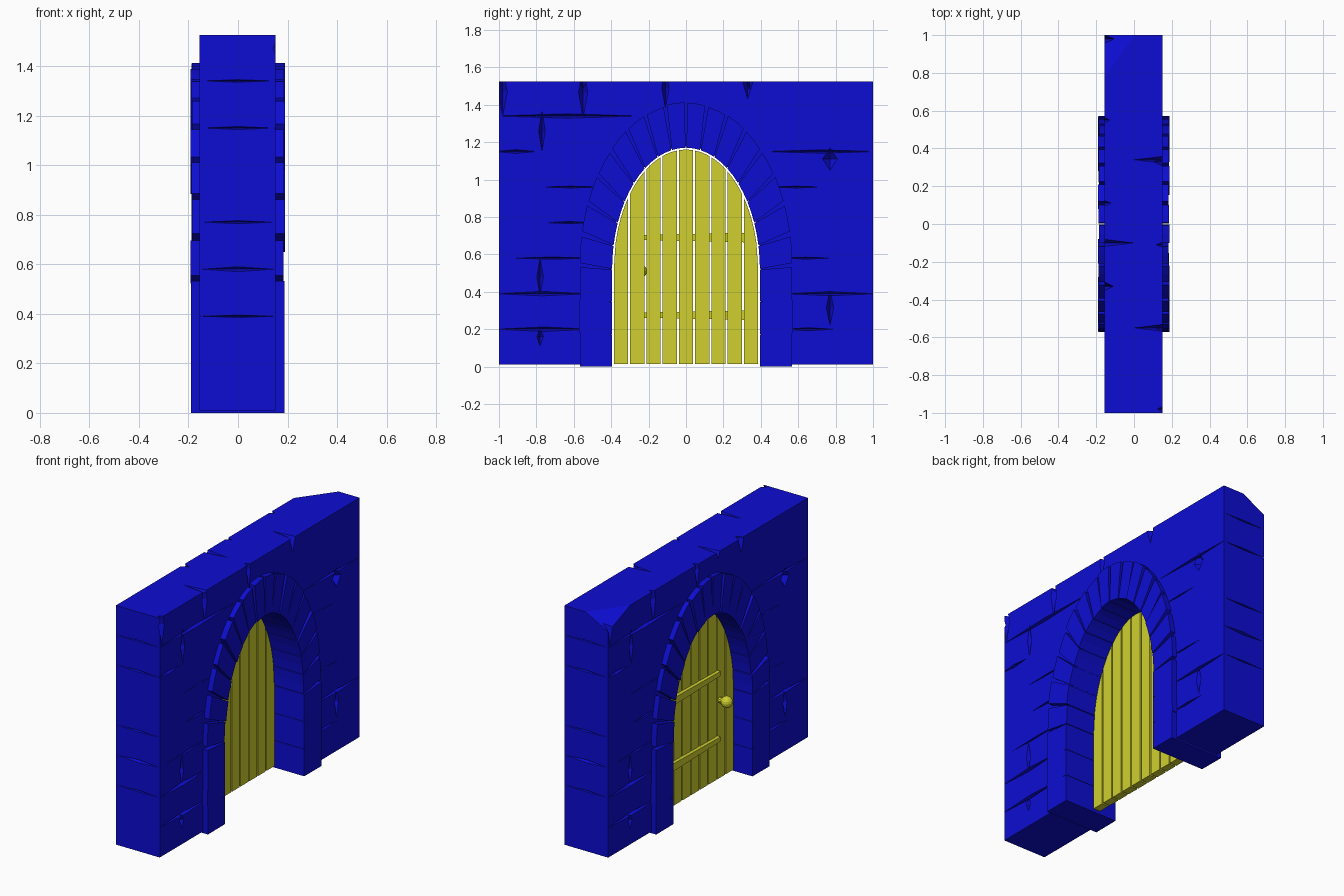
import bpy
import bmesh
import math
from mathutils import Matrix

if "Cube" in bpy.data.objects:
    bpy.data.objects.remove(bpy.data.objects["Cube"], do_unlink=True)


def material(name, color):
    mat = bpy.data.materials.new(name)
    mat.use_nodes = True
    mat.diffuse_color = color
    mat.node_tree.nodes["Principled BSDF"].inputs["Base Color"].default_value = color
    return mat


STONE = material("blue stone", (0.004, 0.004, 0.65, 1))
WOOD = material("yellow wood", (0.63, 0.63, 0.03, 1))


def finish(name, bm, mat):
    bmesh.ops.recalc_face_normals(bm, faces=bm.faces)
    mesh = bpy.data.meshes.new(name)
    bm.to_mesh(mesh)
    bm.free()
    mesh.materials.append(mat)
    obj = bpy.data.objects.new(name, mesh)
    bpy.context.collection.objects.link(obj)
    return obj


def prism(name, outline, x0, x1, mat):
    """Extrude a (y, z) outline from x0 to x1."""
    bm = bmesh.new()
    face = bm.faces.new([bm.verts.new((x0, y, z)) for y, z in outline])
    moved = bmesh.ops.extrude_face_region(bm, geom=[face])["geom"]
    verts = [v for v in moved if isinstance(v, bmesh.types.BMVert)]
    bmesh.ops.translate(bm, verts=verts, vec=(x1 - x0, 0, 0))
    return finish(name, bm, mat)


def arch_point(t, half_width, spring, top):
    return (half_width * math.cos(t), spring + (top - spring) * math.sin(t))


INNER = (0.395, 0.52, 1.17)
OUTER = (0.568, 0.54, 1.41)

# Wall slab with an arched opening
opening = [arch_point(math.pi * i / 32, 0.402, 0.52, 1.178) for i in range(33)]
wall_outline = ([(-1, 0.01), (-1, 1.525), (1, 1.525), (1, 0.01), (0.402, 0.01)]
                + opening + [(-0.402, 0.01)])
wall = prism("wall", wall_outline, -0.155, 0.152, STONE)

# Tapered cracks between the wall stones, cut by diamond wedges
cutter = bmesh.new()


def wedge(center, size):
    x, y, z = size
    tips = [cutter.verts.new((center[0] + sx * x, center[1] + sy * y, center[2] + sz * z))
            for sx, sy, sz in ((1, 0, 0), (0, 1, 0), (-1, 0, 0), (0, -1, 0), (0, 0, 1), (0, 0, -1))]
    for i in range(4):
        a, b = tips[i], tips[(i + 1) % 4]
        cutter.faces.new((a, b, tips[4]))
        cutter.faces.new((b, a, tips[5]))


# y start, y end, z, half height
level_cracks = [(-1.02, -.25, 1.34, .012), (-1.02, -.8, 1.15, .01), (.42, 1.02, 1.15, .009),
                (-.78, -.45, .96, .005), (.45, .73, .96, .005), (-.75, -.5, .77, .006),
                (-.93, -.5, .58, .006), (.5, .78, .58, .005), (-1.02, -.52, .39, .012),
                (.52, 1.02, .39, .011), (-1.02, -.5, .2, .012), (.52, .79, .2, .008)]
# z start, z end, y, half width
upright_cracks = [(1.34, 1.6, -.98, .025), (1.33, 1.6, -.55, .025), (1.15, 1.37, -.77, .018),
                  (.38, .58, -.78, .018), (.11, .21, -.78, .018), (1.05, 1.17, .77, .04),
                  (.22, .41, .77, .02), (1.43, 1.6, .33, .025), (1.38, 1.6, -.11, .02)]
for side, x in ((1, 0.152), (-1, -0.155)):
    for start, end, z, half in level_cracks:
        wedge((x, side * (start + end) / 2, z), (0.045, (end - start) / 2, half))
    for start, end, y, half in upright_cracks:
        wedge((x, side * y, (start + end) / 2), (0.05, half, (end - start) / 2))
    # Cracks on the narrow ends
    for z, half in ((1.34, .005), (1.15, .006), (.77, .006), (.58, .01), (.39, .005)):
        wedge((0, side, z), (0.145, 0.03, half))
# Cracks and a chipped corner along the top
for x, y in ((0.15, 0.34), (-0.15, -0.1), (0.15, -0.55)):
    wedge((x, y, 1.525), (0.15, 0.018, 0.05))
wedge((-0.155, 1, 1.525), (0.16, 0.22, 0.085))

cracks = finish("crack_cutter", cutter, STONE)
cracks.hide_render = True
cracks.hide_viewport = True
cracks.display_type = 'WIRE'
cut = wall.modifiers.new("cracks", 'BOOLEAN')
cut.operation = 'DIFFERENCE'
cut.solver = 'EXACT'
cut.use_self = True
cut.object = cracks

# Arch stones, with joints that widen outward
COUNT = 16
step = math.pi / COUNT
for i in range(COUNT):
    a, b = i * step, (i + 1) * step
    middle = (a + b) / 2
    swell = 0.006 * (i % 3 - 1)
    outer = (OUTER[0], OUTER[1], OUTER[2] + swell * 0.5)
    outline = [arch_point(a + 0.004, *INNER), arch_point(middle, *INNER),
               arch_point(b - 0.004, *INNER), arch_point(b - 0.016, *outer),
               arch_point(middle, *outer), arch_point(a + 0.016, *outer)]
    prism(f"arch_stone_{i + 1}", outline, -0.188 + swell * 0.5, 0.186 + swell * 0.5, STONE)

# Straight jamb stones below the arch
ROWS = 3
for side, label in ((1, "back"), (-1, "front")):
    for row in range(ROWS):
        z0, z1 = row * INNER[1] / ROWS, (row + 1) * INNER[1] / ROWS
        outline = [(side * INNER[0], z0 + 0.001), (side * (OUTER[0] + 0.004 * (row % 2)), z0 + 0.006 * (row > 0)),
                   (side * OUTER[0], z1 + 0.012), (side * INNER[0], z1 - 0.001)]
        prism(f"jamb_stone_{label}_{row + 1}", outline, -0.189, 0.187, STONE)

# Door planks following the arch
PLANKS = 9
HALF = 0.386
pitch = (2 * HALF + 0.01) / PLANKS


def door_top(y):
    return 0.52 + 0.64 * math.sqrt(max(0, 1 - (y / HALF) ** 2))


for i in range(PLANKS):
    left = -HALF + i * pitch
    right = left + pitch - 0.01
    outline = [(left, 0.015), (right, 0.015)]
    for k in range(9):
        y = right + (left - right) * k / 8
        outline.append((y, door_top(y)))
    prism(f"door_plank_{i + 1}", outline, -0.064, -0.015, WOOD)

# Door braces
for label, z in (("lower", 0.275), ("upper", 0.69)):
    outline = [(-0.225, z - 0.014), (0.35, z - 0.026), (0.35, z + 0.026), (-0.225, z + 0.014)]
    prism(f"{label}_brace", outline, -0.086, -0.062, WOOD)

# Door knob on a short neck
knob = bmesh.new()
bmesh.ops.create_uvsphere(knob, u_segments=14, v_segments=8, radius=0.036,
                          matrix=Matrix.Translation((-0.115, -0.245, 0.51)))
bmesh.ops.create_cone(knob, segments=10, radius1=0.018, radius2=0.018, depth=0.05, cap_ends=True,
                      matrix=Matrix.Translation((-0.08, -0.245, 0.51)) @ Matrix.Rotation(math.pi / 2, 4, 'Y'))
finish("door_knob", knob, WOOD)
